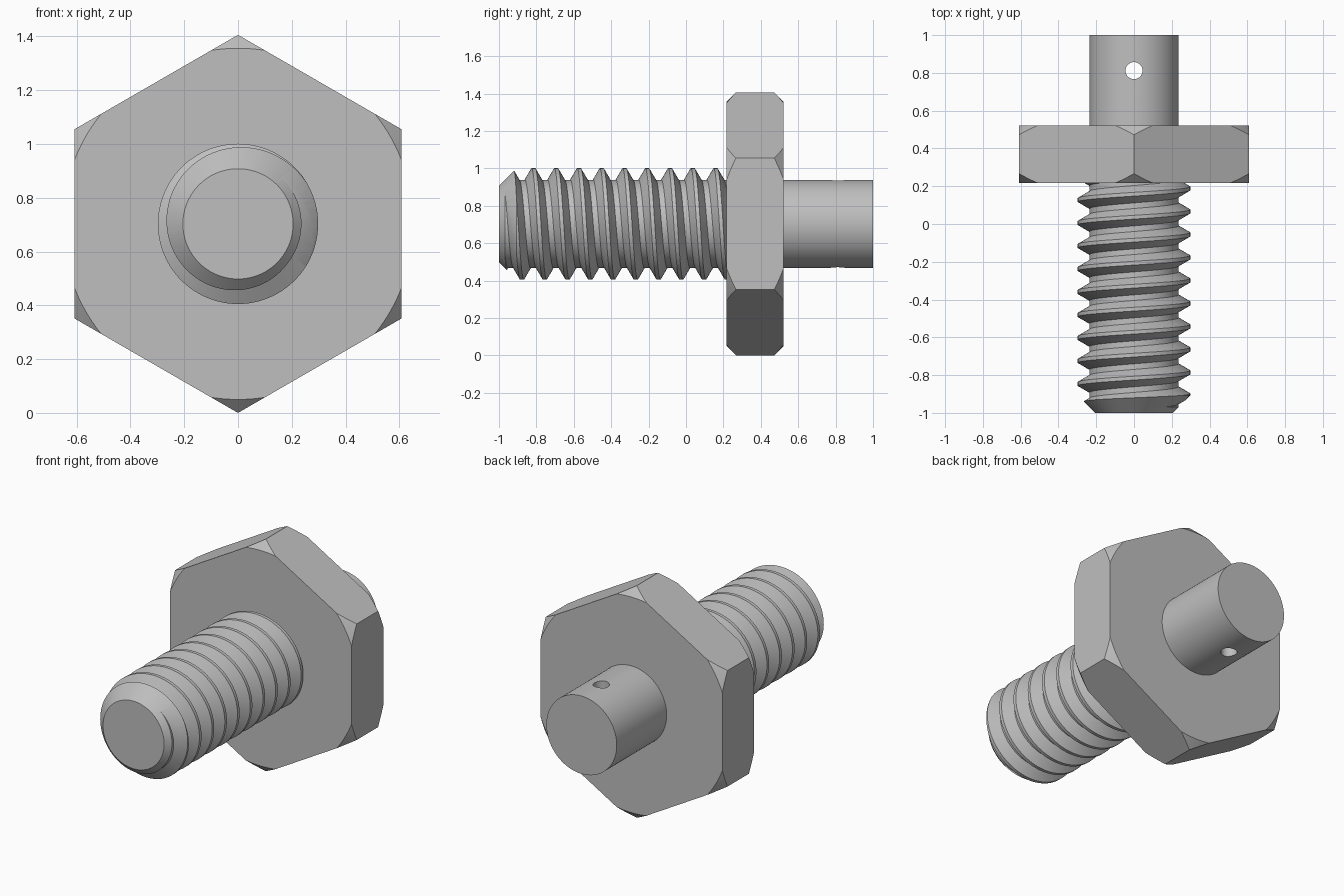
import bpy, bmesh
from math import sin, cos, pi, radians
from mathutils import Vector

AXIS_Z = 0.703
SEGS = 96

cube = bpy.data.objects.get("Cube")
if cube:
    bpy.data.objects.remove(cube, do_unlink=True)

steel = bpy.data.materials.new("plain grey steel")
steel.use_nodes = True
GREY = (0.52, 0.52, 0.52, 1)
steel.diffuse_color = GREY
steel.node_tree.nodes["Principled BSDF"].inputs["Base Color"].default_value = GREY


def polar(r, a, y):
    """Point around the bolt axis, with the angle measured from the top."""
    return Vector((r * sin(a), y, AXIS_Z + r * cos(a)))


def finish(name, bm):
    bmesh.ops.recalc_face_normals(bm, faces=bm.faces[:])
    mesh = bpy.data.meshes.new(name)
    bm.to_mesh(mesh)
    bm.free()
    mesh.materials.append(steel)
    ob = bpy.data.objects.new(name, mesh)
    bpy.context.collection.objects.link(ob)
    return ob


def lathe(name, profile, segs=SEGS):
    """Closed turned solid from (y, radius) points."""
    bm = bmesh.new()
    rings = [[bm.verts.new(polar(r, 2 * pi * i / segs, y)) for i in range(segs)]
             for y, r in profile]
    for a, b in zip(rings, rings[1:]):
        for i in range(segs):
            j = (i + 1) % segs
            bm.faces.new((a[i], a[j], b[j], b[i]))
    bm.faces.new(rings[0])
    bm.faces.new(rings[-1])
    return finish(name, bm)


def cut(ob, tool, operation):
    """Apply a boolean and discard the tool."""
    tool.hide_render = True
    mod = ob.modifiers.new("cut", 'BOOLEAN')
    mod.operation, mod.object, mod.solver = operation, tool, 'EXACT'
    deps = bpy.context.evaluated_depsgraph_get()
    mesh = bpy.data.meshes.new_from_object(ob.evaluated_get(deps))
    ob.modifiers.clear()
    ob.data = mesh
    bpy.data.objects.remove(tool, do_unlink=True)


def threaded_rod(name, pitch, crest, root, start, turns):
    """Helical ridge strip, closed at each end by a fan to the axis."""
    bm = bmesh.new()
    shape = [(-0.046, root), (-0.010, crest), (0.010, crest), (0.046, root)]
    rows = []
    for i in range(turns * SEGS + 1):
        a, y = 2 * pi * i / SEGS, start + pitch * i / SEGS
        rows.append([bm.verts.new(polar(r, a, y + dy)) for dy, r in shape])
    for i in range(turns * SEGS):
        p, q = rows[i], rows[i + 1]
        for k in range(3):
            bm.faces.new((p[k], p[k + 1], q[k + 1], q[k]))
        if i + SEGS < turns * SEGS:
            n, m = rows[i + SEGS], rows[i + SEGS + 1]
            bm.faces.new((p[3], n[0], m[0], q[3]))
    middle = start + pitch * turns / 2
    rim = [e for e in bm.edges if e.is_boundary]
    for side in (-1, 1):
        edges = [e for e in rim if (e.verts[0].co.y - middle) * side > 0]
        y = sum(e.verts[0].co.y for e in edges) / len(edges)
        hub = bm.verts.new((0, y, AXIS_Z))
        for e in edges:
            bm.faces.new((e.verts[0], e.verts[1], hub))
    return finish(name, bm)


# Threaded rod, trimmed to length with a chamfered tip
PITCH = 0.1217
rod = threaded_rod("threaded_rod", PITCH, 0.298, 0.236, 0.036 - 11 * PITCH, 14)
cut(rod, lathe("tip_trim", [(-1, 0.205), (-0.87, 0.335), (0.32, 0.335)]), 'INTERSECT')

# Hexagonal collar with conically chamfered corners on both faces
collar = lathe("hex_collar", [(0.217, 0.703), (0.522, 0.703)], 6)
cut(collar, lathe("corner_trim", [(0.217, 0.653), (0.317, 0.753),
                                  (0.422, 0.753), (0.522, 0.653)], 192), 'INTERSECT')

# Plain rear shank with a vertical cross hole
shank = lathe("rear_shank", [(0.45, 0.236), (1, 0.236)])
drill = bmesh.new()
bmesh.ops.create_cone(drill, cap_ends=True, segments=48, radius1=0.045,
                      radius2=0.045, depth=1)
bmesh.ops.translate(drill, verts=drill.verts[:], vec=(0, 0.812, AXIS_Z))
cut(shank, finish("pin_hole_drill", drill), 'DIFFERENCE')

# Smooth round surfaces, keeping machined edges crisp
bpy.ops.object.select_all(action='DESELECT')
for ob in (rod, collar, shank):
    ob.select_set(True)
bpy.context.view_layer.objects.active = rod
bpy.ops.object.shade_smooth_by_angle(angle=radians(25))
